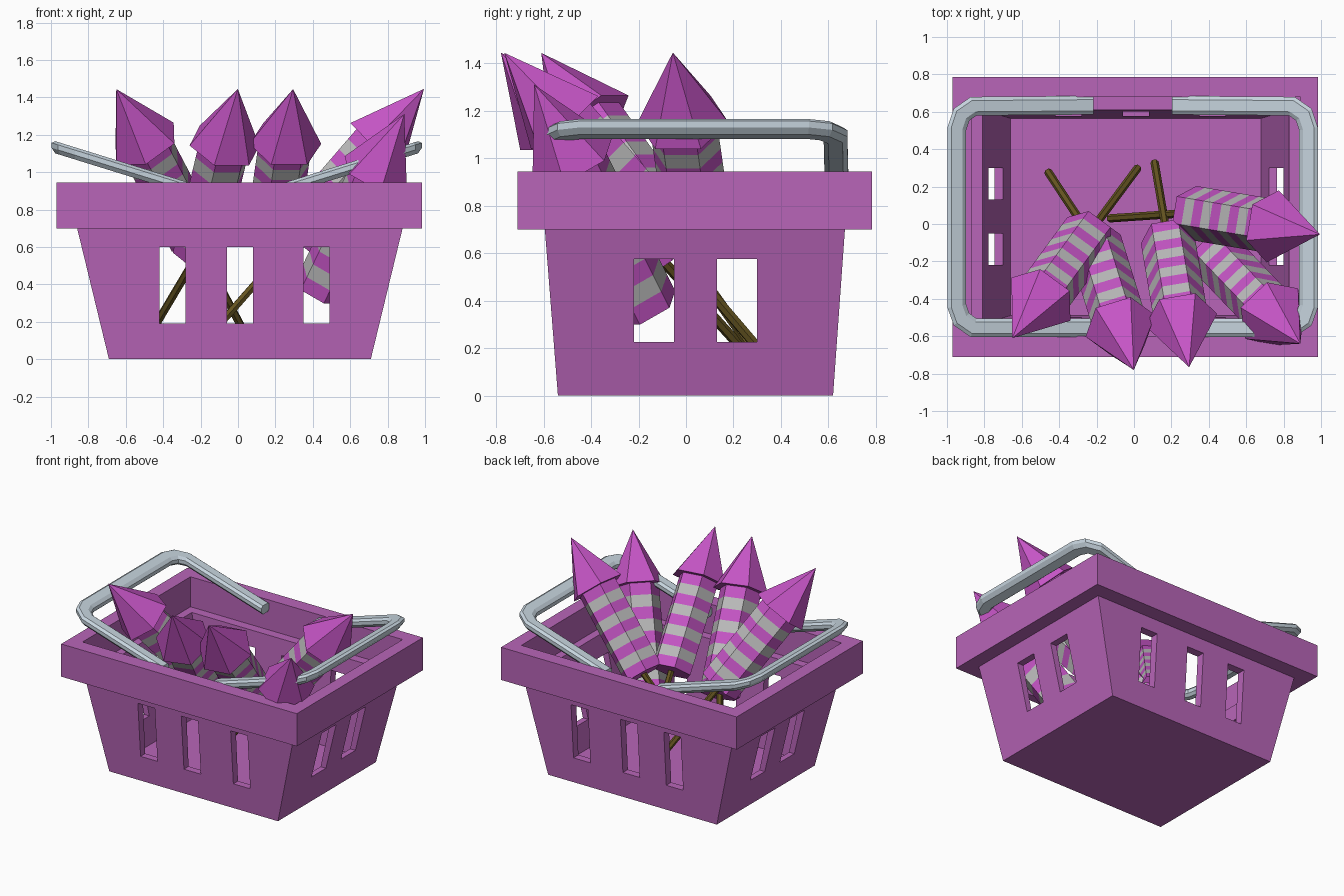
import bpy, bmesh, math
from mathutils import Vector

if "Cube" in bpy.data.objects:
    bpy.data.objects.remove(bpy.data.objects["Cube"])


def material(name, rgb):
    m = bpy.data.materials.new(name)
    m.diffuse_color = (*rgb, 1)
    m.use_nodes = True
    m.node_tree.nodes["Principled BSDF"].inputs["Base Color"].default_value = m.diffuse_color
    return m


PURPLE = material("basket_purple", (0.48, 0.13, 0.48))
MAGENTA = material("rocket_magenta", (0.56, 0.09, 0.56))
GREY = material("stripe_grey", (0.5, 0.5, 0.5))
STEEL = material("handle_steel", (0.56, 0.65, 0.72))
WOOD = material("stick_wood", (0.13, 0.09, 0.015))


def loft(name, rings, mats, band_mat=lambda i: 0):
    """Skin a list of closed rings and cap both ends."""
    bm = bmesh.new()
    vs = [[bm.verts.new(p) for p in r] for r in rings]
    n = len(rings[0])
    for i in range(len(vs) - 1):
        for j in range(n):
            k = (j + 1) % n
            f = bm.faces.new((vs[i][j], vs[i][k], vs[i + 1][k], vs[i + 1][j]))
            f.material_index = band_mat(i)
    bm.faces.new(vs[0][::-1])
    bm.faces.new(vs[-1]).material_index = band_mat(len(vs) - 2)
    bmesh.ops.recalc_face_normals(bm, faces=bm.faces)
    me = bpy.data.meshes.new(name)
    bm.to_mesh(me)
    bm.free()
    for m in mats:
        me.materials.append(m)
    ob = bpy.data.objects.new(name, me)
    bpy.context.collection.objects.link(ob)
    return ob


def rect(x0, x1, y0, y1, z):
    return [(x0, y0, z), (x1, y0, z), (x1, y1, z), (x0, y1, z)]


# Basket: tapered tub with a wide rim and an inner ledge
basket = loft("basket", [
    rect(-0.69, 0.71, -0.54, 0.62, 0.0),
    rect(-0.86, 0.88, -0.595, 0.67, 0.70),
    rect(-0.97, 0.985, -0.71, 0.785, 0.70),
    rect(-0.97, 0.985, -0.71, 0.785, 0.945),
    rect(-0.87, 0.89, -0.60, 0.68, 0.945),
    rect(-0.87, 0.89, -0.60, 0.68, 0.72),
    rect(-0.81, 0.83, -0.535, 0.61, 0.72),
    rect(-0.66, 0.68, -0.49, 0.565, 0.04)], [PURPLE])

# Slots cut straight through opposite walls
slots = [(x, x + 0.14, -1, 1, 0.19, 0.60) for x in (-0.42, -0.06, 0.35)]
slots += [(-1.2, 1.2, y, y + 0.17, 0.225, 0.575) for y in (-0.22, 0.13)]
for x0, x1, y0, y1, z0, z1 in slots:
    cutter = loft("slot_cutter", [rect(x0, x1, y0, y1, z0), rect(x0, x1, y0, y1, z1)], [PURPLE])
    cutter.hide_render = True
    mod = basket.modifiers.new("slot", 'BOOLEAN')
    mod.operation = 'DIFFERENCE'
    mod.solver = 'EXACT'
    mod.object = cutter
    bpy.context.view_layer.update()
    cut = bpy.data.meshes.new_from_object(basket.evaluated_get(bpy.context.evaluated_depsgraph_get()))
    basket.modifiers.clear()
    basket.data = cut
    bpy.data.objects.remove(cutter)


# Handles: chamfered bar swept with mitred corners, rising outwards
PATH = [Vector(p) for p in ((0.21, 0.635), (0.85, 0.63), (0.915, 0.585), (0.94, 0.51),
                            (0.94, -0.44), (0.915, -0.51), (0.85, -0.555), (0.21, -0.555))]
BAR = [(-0.05, -0.012), (-0.03, -0.035), (0.03, -0.035), (0.05, -0.012),
       (0.05, 0.015), (0.03, 0.03), (-0.03, 0.03), (-0.05, 0.015)]


def handle(name, side):
    rings = []
    for i, p in enumerate(PATH):
        a = (p - PATH[i - 1]).normalized() if i else (PATH[1] - p).normalized()
        b = (PATH[i + 1] - p).normalized() if i < len(PATH) - 1 else a
        t = (a + b).normalized()
        normal = Vector((-t.y, t.x)) / max(t.dot(a), 0.5)
        ring = []
        for w, h in BAR:
            q = p + normal * w
            ring.append((side * q.x - 0.007, q.y, 0.835 + 0.31 * q.x + h))
        rings.append(ring)
    loft(name, rings, [STEEL])


handle("handle_right", 1)
handle("handle_left", -1)


def hexagon(centre, axis, r):
    u = axis.cross(Vector((0, 0, 1))).normalized()
    v = u.cross(axis)
    return [centre + r * (math.cos(k * math.pi / 3) * u + math.sin(k * math.pi / 3) * v)
            for k in range(6)]


# Fireworks: striped six-sided tube, pointed cap and a guide stick
def rocket(n, tip, bottom, stick=None):
    tip, bottom = Vector(tip), Vector(bottom)
    axis = (tip - bottom).normalized()
    base = tip - axis * 0.39
    stripes = 9
    loft(f"rocket_tube_{n}",
         [hexagon(bottom.lerp(base, i / stripes), axis, 0.145) for i in range(stripes + 1)],
         [MAGENTA, GREY], lambda i: i % 2)
    cap = loft(f"rocket_cap_{n}",
               [hexagon(base, axis, 0.195), hexagon(tip, axis, 0.001)], [MAGENTA])
    bm = bmesh.new()
    bm.from_mesh(cap.data)
    bmesh.ops.remove_doubles(bm, verts=bm.verts, dist=0.004)
    bm.to_mesh(cap.data)
    bm.free()
    if stick:
        end = Vector(stick)
        d = (bottom - end).normalized()
        loft(f"rocket_stick_{n}",
             [hexagon(end, d, 0.022), hexagon(bottom + d * 0.05, d, 0.022)], [WOOD])


rocket(1, (-0.65, -0.61, 1.445), (-0.24, -0.05, 0.66), (0.02, 0.30, 0.17))
rocket(2, (0.0, -0.78, 1.445), (-0.21, -0.10, 0.57), (-0.46, 0.28, 0.15))
rocket(3, (0.295, -0.765, 1.445), (0.18, -0.08, 0.65), (0.11, 0.33, 0.17))
rocket(4, (0.89, -0.64, 1.31), (0.44, -0.17, 0.37))
rocket(5, (0.995, -0.055, 1.445), (0.31, 0.06, 0.65), (-0.13, 0.03, 0.15))
